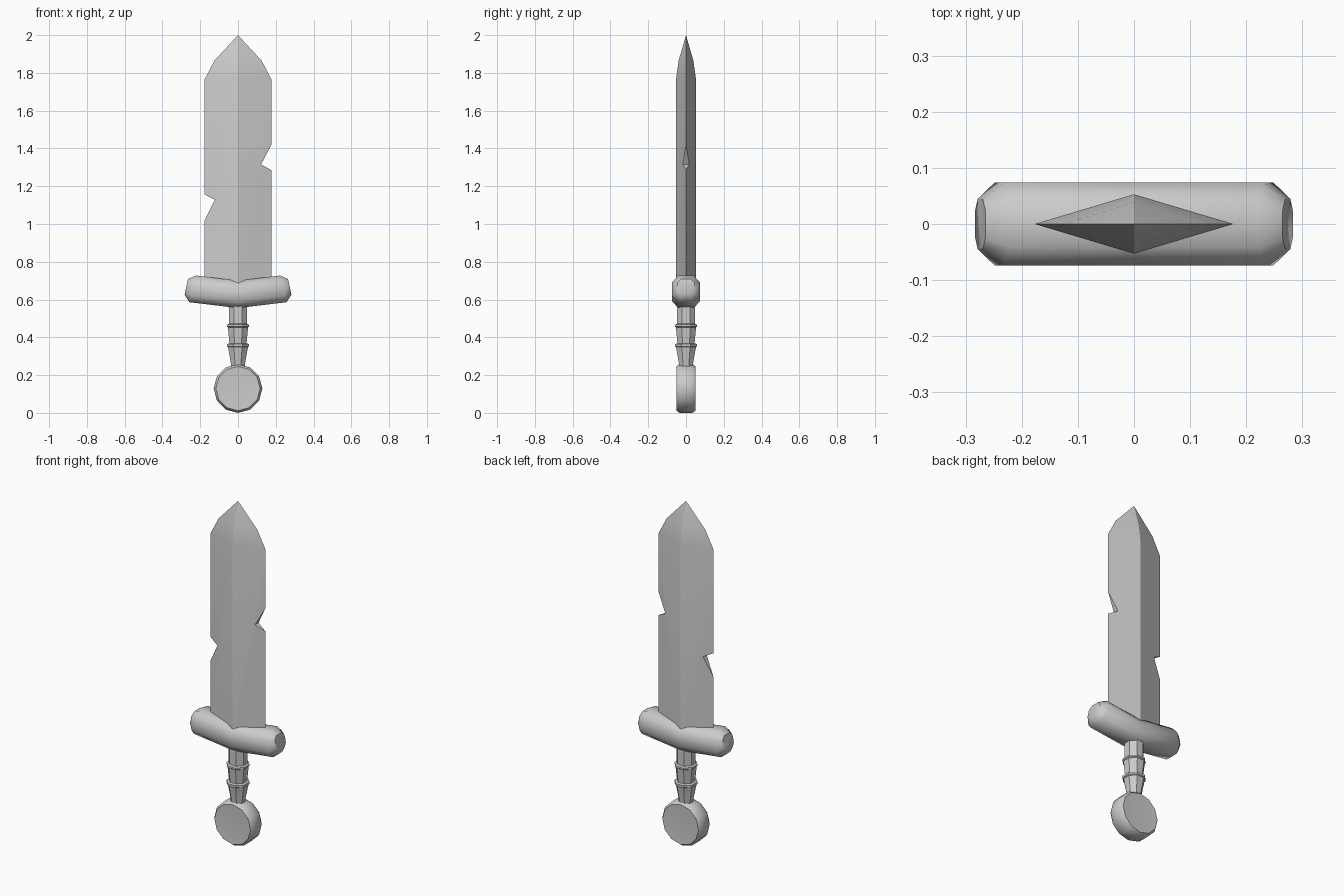
import bpy, bmesh
from math import sin, cos, pi, radians

if "Cube" in bpy.data.objects:
    bpy.data.objects.remove(bpy.data.objects["Cube"])


def finish(obj, angle):
    bpy.ops.object.select_all(action='DESELECT')
    obj.select_set(True)
    bpy.context.view_layer.objects.active = obj
    bpy.ops.object.shade_smooth_by_angle(angle=radians(angle))


def loft(name, rings):
    """Skin a list of rings; a one-point ring makes a fan, other ends are capped."""
    bm = bmesh.new()
    loops = [[bm.verts.new(p) for p in ring] for ring in rings]
    for a, b in zip(loops, loops[1:]):
        n = max(len(a), len(b))
        for i in range(n):
            j = (i + 1) % n
            if len(b) == 1:
                bm.faces.new((a[i], a[j], b[0]))
            elif len(a) == 1:
                bm.faces.new((a[0], b[j], b[i]))
            else:
                bm.faces.new((a[i], a[j], b[j], b[i]))
    for end in (loops[0], loops[-1]):
        if len(end) > 2:
            bm.faces.new(end)
    bmesh.ops.recalc_face_normals(bm, faces=bm.faces)
    mesh = bpy.data.meshes.new(name)
    bm.to_mesh(mesh)
    bm.free()
    obj = bpy.data.objects.new(name, mesh)
    bpy.context.collection.objects.link(obj)
    return obj


# Blade: diamond section narrowing to a point
def diamond(w, t, z):
    return [(-w, 0, z), (0, -t, z), (w, 0, z), (0, t, z)]


blade = loft("blade", [diamond(0.177, 0.053, 0.62), diamond(0.177, 0.053, 1.765),
                       diamond(0.125, 0.039, 1.865), [(0, 0, 2.0)]])

# Battle nicks: triangular cuts through each edge
for side, low, tip, high in ((-1, 1.02, 1.128, 1.157), (1, 1.285, 1.315, 1.42)):
    # outline extended past the edge so that it crosses it cleanly
    inner, edge, outer = 0.122, 0.177, 0.232
    profile = [(inner, tip), (outer, 2 * low - tip), (outer, 2 * high - tip)]
    cutter = loft("nick_cutter", [[(side * x, y, z) for x, z in profile] for y in (-0.2, 0.2)])
    cutter.hide_render = True
    mod = blade.modifiers.new("nick", 'BOOLEAN')
    mod.operation = 'DIFFERENCE'
    mod.solver = 'EXACT'
    mod.object = cutter
    bpy.context.view_layer.objects.active = blade
    bpy.ops.object.modifier_apply(modifier=mod.name)
    bpy.data.objects.remove(cutter)
finish(blade, 25)


# Guard: bent octagonal bar with chamfered ends
def guard_ring(top, bottom, half_y, side):
    ring = []
    for y, f in ((-0.55, 0), (0.55, 0), (1, 0.25), (1, 0.75),
                 (0.55, 1), (-0.55, 1), (-1, 0.75), (-1, 0.25)):
        x = top[0] + (bottom[0] - top[0]) * f
        z = top[1] + (bottom[1] - top[1]) * f
        ring.append((side * x, y * half_y, z))
    return ring


half = [((0.265, 0.709), (0.283, 0.625), 0.045),
        ((0.222, 0.727), (0.257, 0.586), 0.074)]
middle = ((0, 0.70), (0, 0.555), 0.074)
guard = loft("guard", [guard_ring(*s, -1) for s in half] + [guard_ring(*middle, 1)]
             + [guard_ring(*s, 1) for s in reversed(half)])
finish(guard, 50)

# Grip: octagonal handle with two stepped wrap ridges
steps = [(0.58, 0.052), (0.472, 0.052), (0.467, 0.063), (0.457, 0.063), (0.453, 0.058),
         (0.368, 0.049), (0.364, 0.063), (0.352, 0.063), (0.348, 0.057),
         (0.265, 0.041), (0.22, 0.041)]
grip = loft("grip", [[(r * cos(pi / 8 + k * pi / 4), r * sin(pi / 8 + k * pi / 4), z)
                      for k in range(8)] for z, r in steps])
finish(grip, 30)


# Pommel: twelve-sided disc facing front, bevelled rim and slightly dished faces
def disc_ring(r, y):
    return [(r * sin(k * pi / 6), y, 0.129 + r * cos(k * pi / 6)) for k in range(12)]


rim = [(0.117, -0.051), (0.129, -0.034), (0.129, 0.034), (0.117, 0.051)]
pommel = loft("pommel", [[(0, -0.045, 0.129)]] + [disc_ring(r, y) for r, y in rim]
              + [[(0, 0.045, 0.129)]])
finish(pommel, 35)
